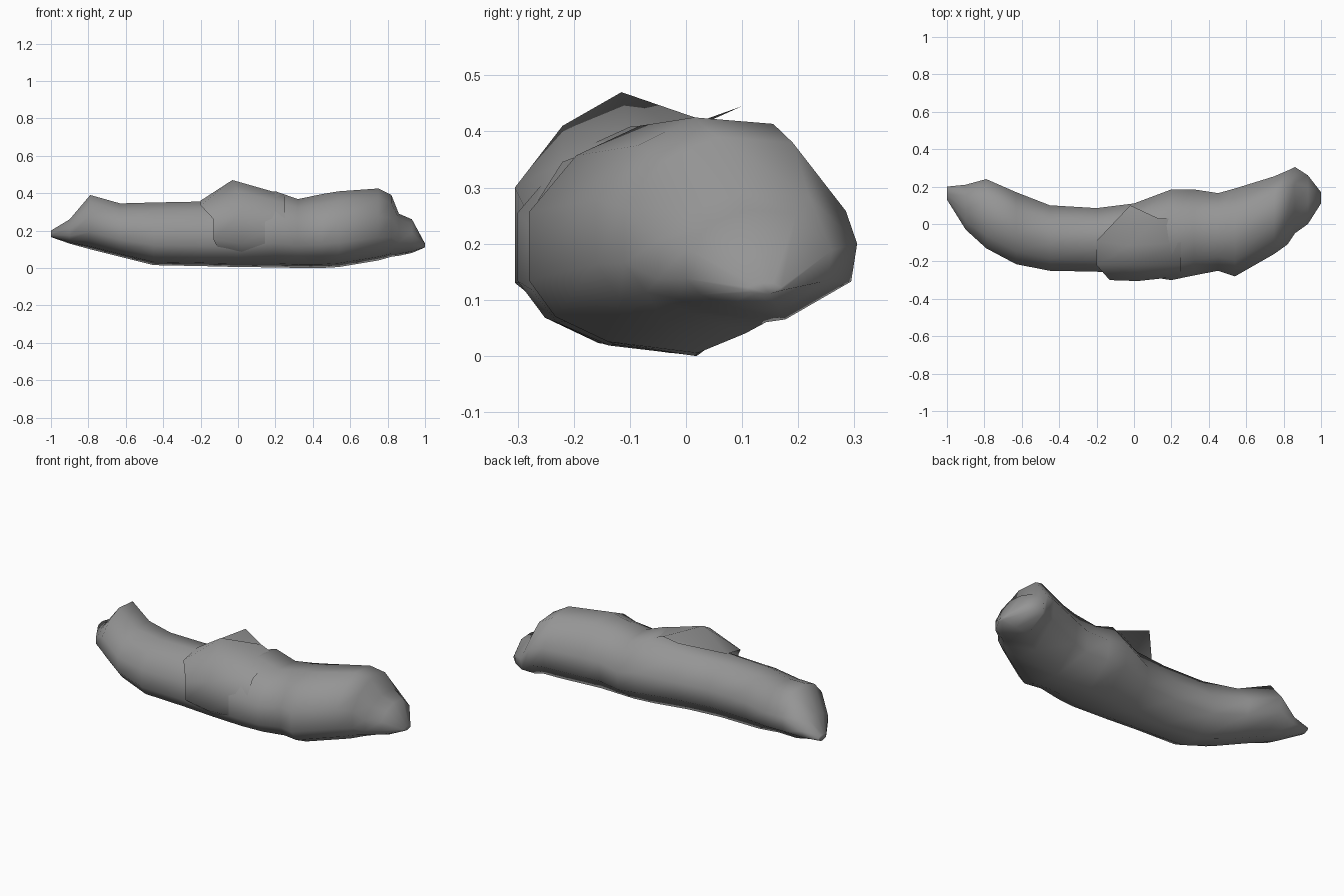
import bpy

cube = bpy.data.objects.get("Cube")
if cube:
    bpy.data.objects.remove(cube, do_unlink=True)

grey = bpy.data.materials.new("plain grey")
grey.use_nodes = True
grey.diffuse_color = (0.3, 0.3, 0.3, 1)
shader = next(n for n in grey.node_tree.nodes if n.type == 'BSDF_PRINCIPLED')
shader.inputs["Base Color"].default_value = grey.diffuse_color
shader.inputs["Roughness"].default_value = 0.9


def loft(name, rows, closed):
    """Join rows of points with quads; a closed loft also gets end caps."""
    count = len(rows[0])
    verts = [point for row in rows for point in row]
    faces = []
    for r in range(len(rows) - 1):
        for i in range(count if closed else count - 1):
            j = (i + 1) % count
            a, b = r * count, (r + 1) * count
            faces.append((a + i, a + j, b + j, b + i))
    if closed:
        faces.append(tuple(reversed(range(count))))
        faces.append(tuple(range(len(verts) - count, len(verts))))
    mesh = bpy.data.meshes.new(name)
    mesh.from_pydata(verts, [], faces)
    mesh.update()
    mesh.materials.append(grey)
    obj = bpy.data.objects.new(name, mesh)
    bpy.context.collection.objects.link(obj)
    bpy.ops.object.select_all(action='DESELECT')
    bpy.context.view_layer.objects.active = obj
    obj.select_set(True)
    bpy.ops.object.mode_set(mode='EDIT')
    bpy.ops.mesh.select_all(action='SELECT')
    bpy.ops.mesh.normals_make_consistent(inside=False)
    bpy.ops.object.mode_set(mode='OBJECT')
    for face in mesh.polygons:
        face.use_smooth = True
    return obj


# Cross-section as fractions of the depth and height of each station
section = [(0, .32), (0, .62), (.18, .87), (.42, 1), (.76, .97),
           (1, .6), (.97, .3), (.64, 0), (.3, .05), (.1, .16)]

# Stations along the bent body: x, front, back, bottom, top
stations = [
    (-1, .13, .2, .165, .2),
    (-.9, -.03, .21, .13, .26),
    (-.79, -.13, .24, .1, .39),
    (-.63, -.215, .17, .06, .345),
    (-.45, -.25, .1, .015, .35),
    (-.2, -.255, .085, .01, .355),
    (0, -.27, .11, .005, .36),
    (.2, -.3, .185, .003, .41),
    (.32, -.275, .185, 0, .368),
    (.45, -.25, .165, 0, .395),
    (.54, -.28, .19, .005, .41),
    (.75, -.16, .255, .04, .425),
    (.82, -.11, .285, .06, .39),
    (.86, -.05, .305, .065, .29),
    (.93, 0, .26, .08, .26),
    (1, .11, .17, .11, .13),
]
body_rows = [[(x, front + u * (back - front), low + v * (top - low))
              for u, v in section]
             for x, front, back, low, top in stations]
loft("bent_body", body_rows, True)

# Lifted fold that wraps the front and rises to a corner on top
fold_rows = [
    [(-.1, -.23, .09), (-.13, -.3, .15), (-.13, -.3, .26),
     (-.2, -.22, .335), (-.2, -.09, .36), (-.02, .1, .445)],
    [(.02, -.23, .07), (.02, -.305, .13), (.02, -.305, .3),
     (0, -.22, .41), (-.03, -.115, .47), (.13, .03, .42)],
    [(.25, -.2, .06), (.25, -.28, .13), (.25, -.28, .25),
     (.25, -.22, .345), (.25, -.1, .39), (.25, .03, .37)],
]
loft("front_fold", fold_rows, False)
